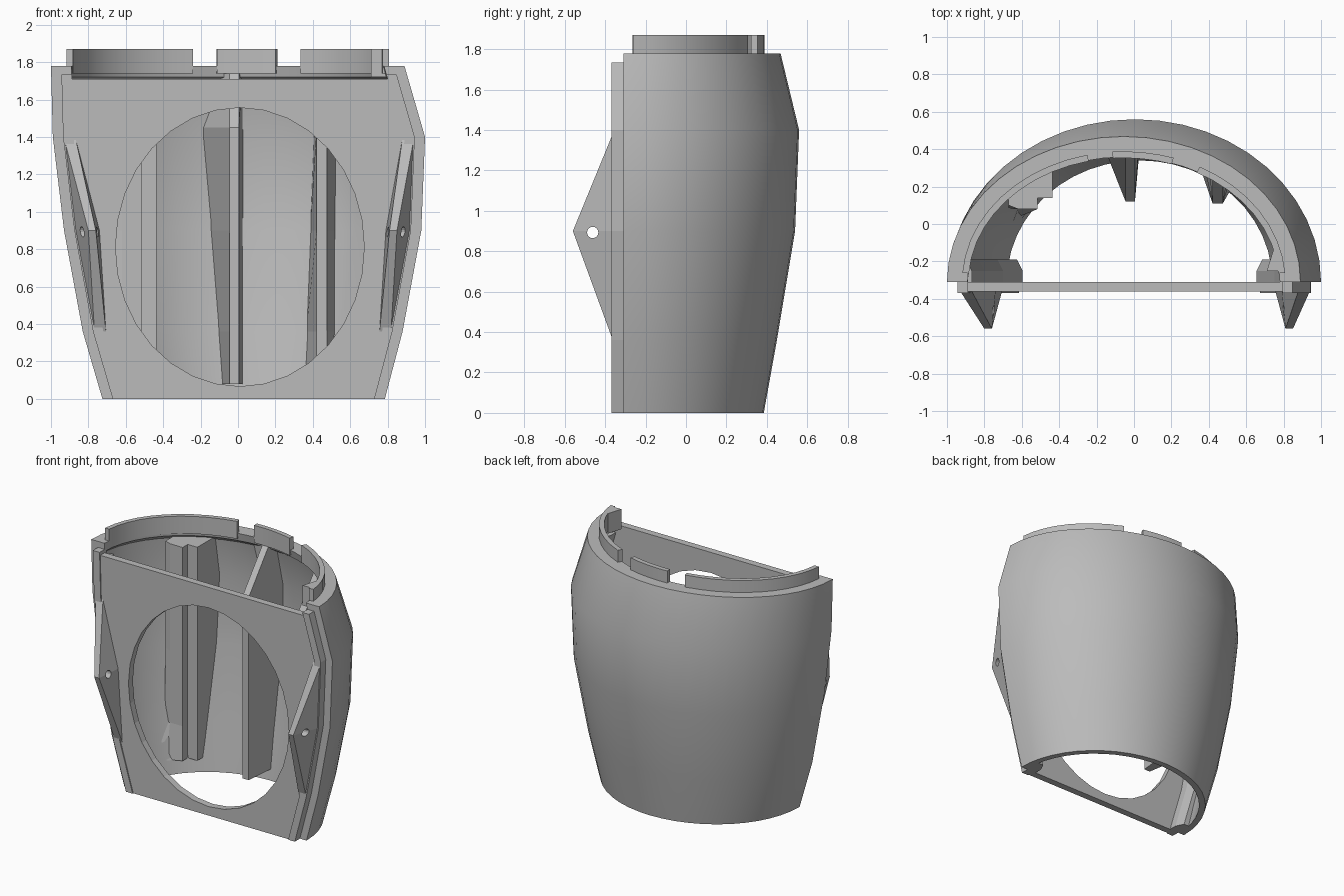
import bpy, bmesh
from math import sin, cos, pi, radians, sqrt
from mathutils import Matrix

old = bpy.data.objects.get("Cube")
if old:
    bpy.data.objects.remove(old, do_unlink=True)

grey = bpy.data.materials.new("plain grey")
grey.use_nodes = True
grey.diffuse_color = (0.5, 0.5, 0.5, 1)
grey.node_tree.nodes["Principled BSDF"].inputs["Base Color"].default_value = (0.5, 0.5, 0.5, 1)

FRONT = -0.31
# Shell stations: height, centre x, half width, back y
STATIONS = [(0, 0.03, 0.755, 0.385), (0.36, 0.025, 0.855, 0.45), (0.9, 0.025, 0.955, 0.54),
            (1.4, 0.005, 0.995, 0.56), (1.78, -0.055, 0.945, 0.468)]
LEVELS = [s[0] for s in STATIONS]


def station(z):
    for p, q in zip(STATIONS, STATIONS[1:]):
        if z <= q[0]:
            f = (z - p[0]) / (q[0] - p[0])
            return [u + (v - u) * f for u, v in zip(p[1:], q[1:])]
    return STATIONS[-1][1:]


def arc_point(t, z, inset):
    c, a, back = station(z)
    return (c + (a - inset) * cos(t), FRONT + (back - FRONT - inset) * sin(t), z)


def side_x(s, z, inset):
    c, a, _ = station(z)
    return c + s * (a - inset)


def wall_y(x, z, inset=0.03):
    c, a, back = station(z)
    u = (x - c) / (a - inset)
    return FRONT + (back - FRONT - inset) * sqrt(max(0, 1 - u * u))


def finish(name, bm, smooth=None):
    bmesh.ops.recalc_face_normals(bm, faces=bm.faces)
    me = bpy.data.meshes.new(name)
    bm.to_mesh(me)
    bm.free()
    me.materials.append(grey)
    ob = bpy.data.objects.new(name, me)
    bpy.context.collection.objects.link(ob)
    if smooth:
        bpy.ops.object.select_all(action="DESELECT")
        ob.select_set(True)
        bpy.context.view_layer.objects.active = ob
        bpy.ops.object.shade_smooth_by_angle(angle=radians(smooth))
    return ob


def loft(name, sections, smooth=None):
    """Join closed sections of equal length and cap both ends."""
    bm = bmesh.new()
    rings = [[bm.verts.new(p) for p in sec] for sec in sections]
    n = len(rings[0])
    for r, q in zip(rings, rings[1:]):
        for i in range(n):
            j = (i + 1) % n
            bm.faces.new((r[i], r[j], q[j], q[i]))
    bm.faces.new(rings[0])
    bm.faces.new(rings[-1])
    return finish(name, bm, smooth)


def cut(ob, axis, centre, rx, rz, sides):
    """Cut a round hole through the object along the given axis."""
    bm = bmesh.new()
    bmesh.ops.create_cone(bm, cap_ends=True, segments=sides, radius1=1, radius2=1, depth=1)
    turn = Matrix.Rotation(pi / 2, 4, axis)
    size = (rx, 0.6, rz) if axis == "X" else (0.6, rx, rz)
    bmesh.ops.transform(bm, verts=bm.verts,
                        matrix=Matrix.Translation(centre) @ Matrix.Diagonal((*size, 1)) @ turn)
    cutter = finish("hole_cutter", bm)
    cutter.hide_render = True
    mod = ob.modifiers.new("hole", "BOOLEAN")
    mod.object, mod.operation, mod.solver = cutter, "DIFFERENCE", "EXACT"
    bpy.context.view_layer.objects.active = ob
    bpy.ops.object.modifier_apply(modifier=mod.name)
    bpy.data.objects.remove(cutter, do_unlink=True)


# Curved shell with an inward collar at the top
profile = [(z, 0) for z in LEVELS]
profile += [(1.78, 0.11), (1.72, 0.11), (1.68, 0.06)] + [(z, 0.06) for z in LEVELS[3:0:-1]] + [(0, 0.045)]
STEPS = 24
loft("shell", [[arc_point(pi * i / STEPS, z, d) for z, d in profile] for i in range(STEPS + 1)], 25)

# Raised lip in three pieces on the rim
for name, start, end in (("left_lip", 4, 62), ("middle_lip", 72, 94), ("right_lip", 103, 176)):
    n = max(4, int((end - start) / 7))
    slices = []
    for i in range(n + 1):
        t = radians(start + (end - start) * i / n)
        inner, outer = arc_point(t, 1.78, 0.115), arc_point(t, 1.78, 0.08)
        slices.append([(*p[:2], z) for p, z in
                       ((inner, 1.74), (outer, 1.74), (outer, 1.87), (inner, 1.87))])
    loft(name, slices, 25)

# Flat front plate with a large oval opening
heights = LEVELS[:-1] + [1.71]
outline = [(side_x(-1, z, 0.1), z) for z in heights]
outline += [(side_x(1, z, 0.1), z) for z in reversed(heights)]
plate = loft("front_plate", [[(x, y, z) for x, z in outline] for y in (-0.362, FRONT)])
cut(plate, "X", (0.01, 0.812, 0)[:1] + (-0.33, 0.812), 0.665, 0.745, 32)

for s, side in ((1, "left"), (-1, "right")):
    # Flange beside the plate
    heights = LEVELS[:-1] + [1.735]
    loft(side + "_flange", [[(side_x(s, z, d), y, z) for d, y in
                             ((0.055, -0.37), (0.055, -0.29), (0.11, -0.29), (0.11, -0.37))]
                            for z in heights])
    # Corner post behind the plate
    heights = LEVELS[:-1] + [1.65]
    loft(side + "_corner_post", [[(side_x(s, z, d), y, z) for d, y in
                                  ((0.04, FRONT), (0.05, -0.19), (0.1, -0.19), (0.13, -0.25), (0.13, FRONT))]
                                 for z in heights])
    # Pointed pivot ear with a pin hole
    bm = bmesh.new()
    for z in (1.4, 0.9, 0.34):
        inner = 0.19 if z == 0.9 else 0.12
        for d in (0.058, inner):
            bm.verts.new((side_x(s, z, d), -0.355, z))
    for d in (0.13, 0.17):
        bm.verts.new((side_x(s, 0.9, d), -0.56, 0.9))
    bmesh.ops.convex_hull(bm, input=bm.verts)
    ear = finish(side + "_ear", bm)
    cut(ear, "Y", (side_x(s, 0.9, 0.12), -0.462, 0.893), 0.028, 0.028, 16)


def rib(name, levels, section):
    """Vertical rib that stays inside the curved wall."""
    loft(name, [[(x, min(y, wall_y(x, z)), z) for x, y in section(z)] for z in levels])


# Ribs on the inner wall, with the tops sloping back under the collar
def slope(z, y):
    return y + max(0, z - 1.45) * 0.8


rib("centre_rib", [0.08] + LEVELS[1:3] + [1.45, 1.74], lambda z: [
    (-0.045, slope(z, 0.12)), (0.005, slope(z, 0.12)), (0.027, 1), (-0.08 - 0.08 * z, 1)])
rib("left_rib", [0.08] + LEVELS[1:3] + [1.45, 1.74], lambda z: [
    (0.42, slope(z, 0.11)), (0.475, slope(z, 0.11)), (0.525, 1), (0.35 + 0.04 * z, 1)])
rib("right_rib", [0.1] + LEVELS[1:4] + [1.7], lambda z: [
    (-0.67, 0.1), (-0.62, 0.08), (-0.515, 0.08), (-0.515, 0.14), (-0.435, 0.14), (-0.435, 1), (-0.67, 1)])

# Small hooked tab at the end of the left lip
loft("lip_tab", [[(0.71, -0.25, z), (0.79, -0.25, z), (0.78, -0.14, z), (0.745, -0.14, z)]
                 for z in (1.72, 1.87)])
